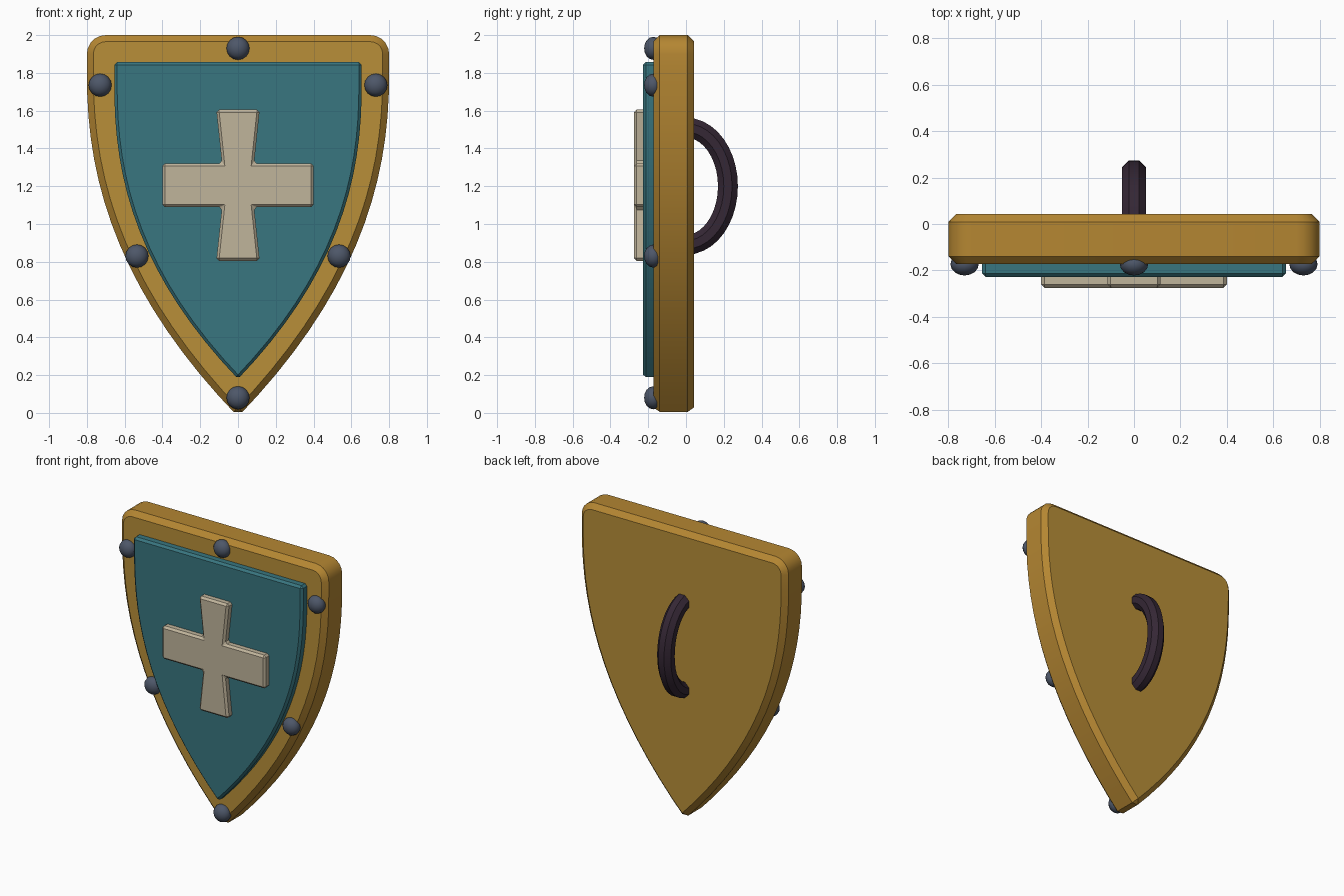
import bpy, bmesh, math

if "Cube" in bpy.data.objects:
    bpy.data.objects.remove(bpy.data.objects["Cube"])


def material(name, rgb):
    m = bpy.data.materials.new(name)
    m.diffuse_color = (*rgb, 1)
    m.use_nodes = True
    m.node_tree.nodes["Principled BSDF"].inputs["Base Color"].default_value = m.diffuse_color
    return m


GOLD = material("gold", (0.48, 0.275, 0.04))
EDGE = material("gold_edge", (0.46, 0.24, 0.032))
TEAL = material("teal", (0.04, 0.18, 0.215))
CREAM = material("cream", (0.53, 0.46, 0.33))
STEEL = material("steel", (0.075, 0.095, 0.14))
LEATHER = material("dark_leather", (0.035, 0.02, 0.035))


def finish(name, bm, mats, bevel=0):
    bmesh.ops.recalc_face_normals(bm, faces=bm.faces)
    me = bpy.data.meshes.new(name)
    bm.to_mesh(me)
    bm.free()
    for m in mats:
        me.materials.append(m)
    ob = bpy.data.objects.new(name, me)
    bpy.context.collection.objects.link(ob)
    bpy.ops.object.select_all(action='DESELECT')
    ob.select_set(True)
    bpy.context.view_layer.objects.active = ob
    if bevel:
        mod = ob.modifiers.new("bevel", 'BEVEL')
        mod.width, mod.segments = bevel, 1
        mod.limit_method, mod.angle_limit = 'ANGLE', math.radians(50)
        mod.material = len(mats) - 1
        bpy.ops.object.modifier_apply(modifier=mod.name)
    bpy.ops.object.shade_smooth_by_angle(angle=math.radians(30))
    return ob


def plate(name, outline, y0, y1, mats, bevel):
    """Extrude an x-z outline between two depths; sides use the last material."""
    bm = bmesh.new()
    front = bm.faces.new([bm.verts.new((x, y0, z)) for x, z in outline])
    back = bm.faces.new([bm.verts.new((x, y1, z)) for x, z in outline])
    n = len(outline)
    f, b = list(front.verts), list(back.verts)
    for i in range(n):
        j = (i + 1) % n
        bm.faces.new((f[i], f[j], b[j], b[i])).material_index = len(mats) - 1
    return finish(name, bm, mats, bevel)


def shield_outline(w, top, start, tip, power, r=0, n=16):
    """Flat top, optional round corners, sides curving to a point."""
    half = [(w, top)]
    if r:
        half = [(w - r + r * math.sin(a), top - r + r * math.cos(a))
                for a in (math.pi / 2 * i / 5 for i in range(6))]
    for i in range(n):
        t = i / n
        half.append((w * (1 - t ** power), start + (tip - start) * t))
    return half + [(0, tip)] + [(-x, z) for x, z in reversed(half)]


# Shield body and raised panel
plate("shield_body", shield_outline(0.8, 2.0, 1.8, -0.02, 2.2, r=0.1),
      -0.173, 0.043, [GOLD, EDGE], 0.034)
plate("front_panel", shield_outline(0.655, 1.857, 1.75, 0.18, 2.3),
      -0.228, -0.15, [TEAL], 0.015)

# Cross with flared vertical arms
quarter = [(0.115, 0.4), (0.085, 0.116), (0.4, 0.116)]
right = quarter + [(x, -z) for x, z in reversed(quarter)]
cross = right + [(-x, z) for x, z in reversed(right)]
plate("cross_emblem", [(x, 1.205 + z) for x, z in cross],
      -0.275, -0.21, [CREAM], 0.014)

# Domed rivets around the rim
for i, (x, z) in enumerate([(0, 1.93), (0.73, 1.735), (-0.73, 1.735),
                            (0.535, 0.83), (-0.535, 0.83), (0, 0.08)]):
    bm = bmesh.new()
    bmesh.ops.create_uvsphere(bm, u_segments=16, v_segments=8, radius=0.061)
    for v in bm.verts:
        a, b, c = v.co
        v.co = (x + a, -0.173 - c * 0.8, z + b)
    finish(f"rivet_{i + 1}", bm, [STEEL])

# Arched eight-sided grip on the back
bm = bmesh.new()
rings = []
N, R = 20, 0.057
for i in range(N + 1):
    a = math.pi * i / N
    y, z = 0.222 * math.sin(a), 0.31 * math.cos(a)
    ny, nz = math.sin(a) / 0.222, math.cos(a) / 0.31
    k = math.hypot(ny, nz)
    ring = []
    for s in range(8):
        t = math.pi / 4 * (s + 0.5)
        d = R * math.cos(t)
        ring.append(bm.verts.new((R * math.sin(t), y + d * ny / k, 1.2 + z + d * nz / k)))
    rings.append(ring)
for p, q in zip(rings, rings[1:]):
    for s in range(8):
        t = (s + 1) % 8
        bm.faces.new((p[s], p[t], q[t], q[s]))
bm.faces.new(rings[0])
bm.faces.new(rings[-1])
finish("back_grip", bm, [LEATHER])
